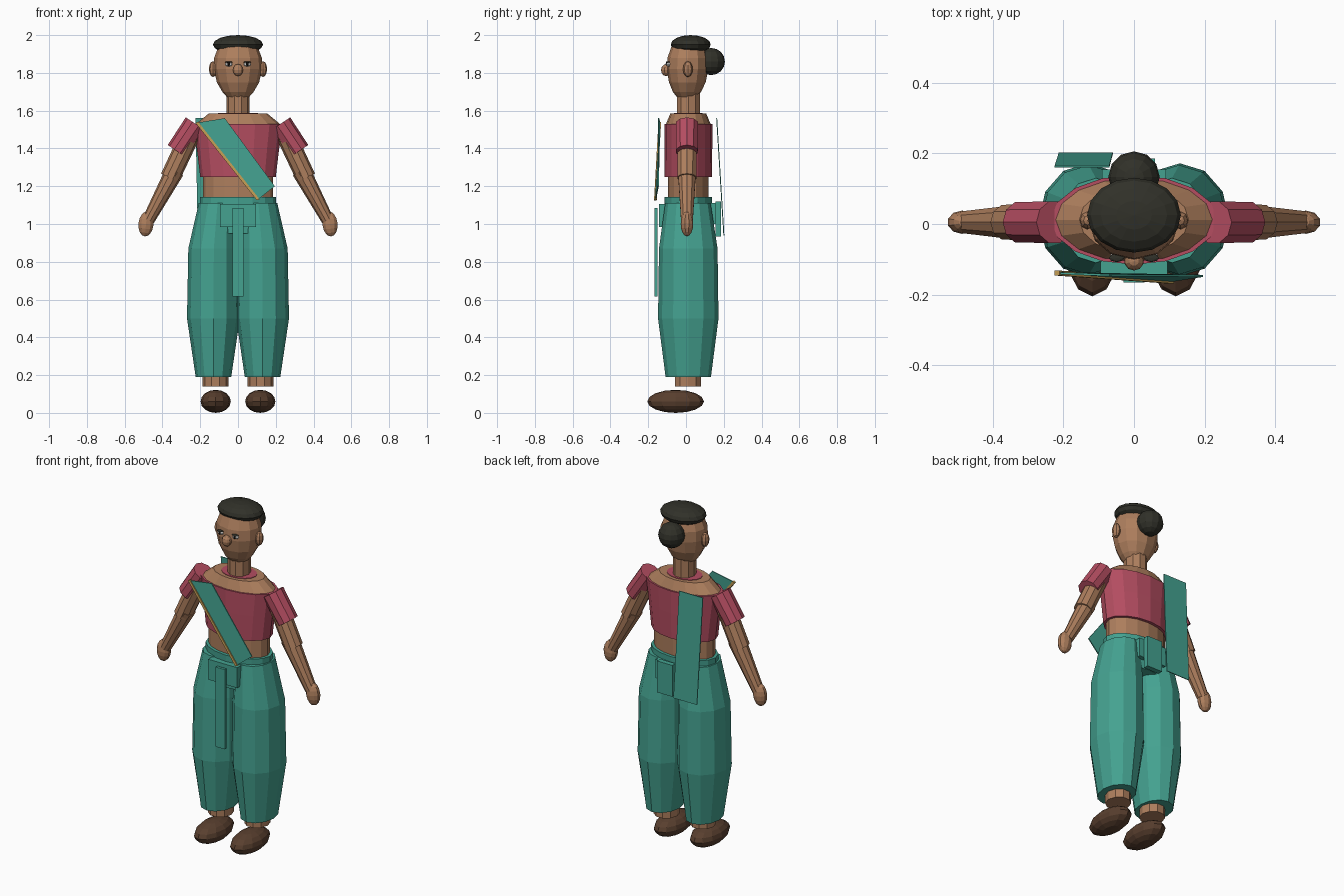
import bpy, bmesh, math
from mathutils import Vector, Matrix

cube = bpy.data.objects.get("Cube")
if cube:
    bpy.data.objects.remove(cube, do_unlink=True)


def material(name, r, g, b):
    m = bpy.data.materials.new(name)
    m.use_nodes = True
    m.diffuse_color = (r, g, b, 1)
    bsdf = next(n for n in m.node_tree.nodes if n.type == "BSDF_PRINCIPLED")
    bsdf.inputs["Base Color"].default_value = (r, g, b, 1)
    bsdf.inputs["Roughness"].default_value = 0.8
    return m


SKIN = material("brown skin", 0.42, 0.21, 0.11)
TEAL = material("teal cloth", 0.058, 0.36, 0.28)
RED = material("crimson cloth", 0.46, 0.075, 0.12)
HAIR = material("black hair", 0.03, 0.03, 0.022)
SHOE = material("dark brown leather", 0.1, 0.05, 0.028)
GOLD = material("gold trim", 0.55, 0.34, 0.09)
WHITE = material("eye white", 0.8, 0.8, 0.78)
PUPIL = material("dark pupil", 0.015, 0.012, 0.01)


def finish(name, bm, mat):
    bmesh.ops.recalc_face_normals(bm, faces=bm.faces)
    mesh = bpy.data.meshes.new(name)
    bm.to_mesh(mesh)
    bm.free()
    mesh.materials.append(mat)
    obj = bpy.data.objects.new(name, mesh)
    bpy.context.collection.objects.link(obj)
    return obj


def loft(name, rings, mat, sides=12):
    """Skin of elliptical rings, each given as (z, rx, ry), (cx, cy)."""
    bm = bmesh.new()
    loops = []
    for (z, rx, ry), (cx, cy) in rings:
        angles = [math.tau * i / sides for i in range(sides)]
        loops.append([bm.verts.new((cx + rx * math.cos(a), cy + ry * math.sin(a), z)) for a in angles])
    for low, high in zip(loops, loops[1:]):
        for i in range(sides):
            j = (i + 1) % sides
            bm.faces.new((low[i], low[j], high[j], high[i]))
    bm.faces.new(loops[0])
    bm.faces.new(loops[-1])
    return finish(name, bm, mat)


def ball(name, centre, radii, mat, segments=12, rings=8, tilt=0):
    bm = bmesh.new()
    bmesh.ops.create_uvsphere(bm, u_segments=segments, v_segments=rings, radius=1)
    matrix = Matrix.Translation(centre) @ Matrix.Rotation(tilt, 4, "Y") @ Matrix.Diagonal((*radii, 1))
    bmesh.ops.transform(bm, matrix=matrix, verts=bm.verts)
    return finish(name, bm, mat)


def limb(name, start, end, r1, r2, mat, sides=10):
    start, end = Vector(start), Vector(end)
    axis = end - start
    bm = bmesh.new()
    bmesh.ops.create_cone(bm, cap_ends=True, segments=sides, radius1=r1, radius2=r2, depth=axis.length)
    turn = axis.to_track_quat("Z", "Y").to_matrix().to_4x4()
    bmesh.ops.transform(bm, matrix=Matrix.Translation((start + end) / 2) @ turn, verts=bm.verts)
    return finish(name, bm, mat)


def plate(name, corners, depth, mat):
    """Four-cornered panel thickened along y."""
    bm = bmesh.new()
    face = bm.faces.new([bm.verts.new(c) for c in corners])
    extruded = bmesh.ops.extrude_face_region(bm, geom=[face], use_keep_orig=True)
    moved = [v for v in extruded["geom"] if isinstance(v, bmesh.types.BMVert)]
    bmesh.ops.translate(bm, vec=(0, depth, 0), verts=moved)
    return finish(name, bm, mat)


def panel(name, half, y, z1, z2, depth, mat, x=0):
    return plate(name, [(x - half, y, z1), (x + half, y, z1), (x + half, y, z2), (x - half, y, z2)], depth, mat)


# Torso, blouse and neck
MID = (0, 0.012)
loft("torso", [((1.08, 0.185, 0.108), MID), ((1.25, 0.185, 0.108), MID), ((1.525, 0.228, 0.12), MID),
               ((1.585, 0.155, 0.095), MID)], SKIN, 16)
loft("blouse", [((1.25, 0.2, 0.125), MID), ((1.4, 0.218, 0.127), MID), ((1.53, 0.236, 0.127), MID)], RED, 16)
loft("neckline", [((1.58, 0.105, 0.075), MID), ((1.588, 0.105, 0.075), MID)], RED, 16)
loft("neck", [((1.55, 0.062, 0.064), MID), ((1.71, 0.062, 0.064), MID)], SKIN, 10)

# Head and hair
loft("head", [((1.668, 0.055, 0.05), (0, 0.005)), ((1.70, 0.083, 0.075), (0, 0.005)),
              ((1.75, 0.112, 0.097), (0, 0.007)), ((1.82, 0.128, 0.11), (0, 0.008)),
              ((1.88, 0.126, 0.108), (0, 0.01)), ((1.95, 0.1, 0.085), (0, 0.012))], SKIN)
ball("hair_cap", (0, 0.025, 1.95), (0.133, 0.106, 0.05), HAIR, 16)
ball("hair_bun", (0, 0.133, 1.86), (0.073, 0.073, 0.072), HAIR)
ball("nose", (0, -0.105, 1.815), (0.028, 0.027, 0.032), SKIN, 10, 6)

# Paired parts
for side, s in (("left", 1), ("right", -1)):
    ball(side + "_ear", (s * 0.132, 0.01, 1.82), (0.022, 0.026, 0.042), SKIN, 8, 6)
    ball(side + "_eye", (s * 0.049, -0.092, 1.845), (0.02, 0.013, 0.011), WHITE, 8, 6)
    ball(side + "_pupil", (s * 0.049, -0.101, 1.846), (0.008, 0.007, 0.009), PUPIL, 8, 6)
    ball(side + "_brow", (s * 0.049, -0.096, 1.857), (0.022, 0.012, 0.004), HAIR, 8, 4)

    limb(side + "_sleeve", (s * 0.225, 0.005, 1.53), (s * 0.322, 0.005, 1.385), 0.062, 0.06, RED)
    limb(side + "_upper_arm", (s * 0.24, 0.005, 1.5), (s * 0.36, 0.005, 1.245), 0.053, 0.052, SKIN)
    limb(side + "_forearm", (s * 0.335, 0.005, 1.28), (s * 0.475, 0.005, 1.02), 0.05, 0.033, SKIN)
    ball(side + "_hand", (s * 0.487, 0.005, 1.0), (0.042, 0.033, 0.066), SKIN, 10, 8, -s * 0.1)

    ball(side + "_shoe", (s * 0.118, -0.055, 0.061), (0.08, 0.15, 0.061), SHOE)
    loft(side + "_ankle", [((0.14, 0.068, 0.072), (s * 0.119, 0.01)), ((0.5, 0.068, 0.072), (s * 0.119, 0.01))],
         SKIN, 10)
    loft(side + "_trouser_leg", [((0.19, 0.094, 0.12), (s * 0.13, 0.012)), ((0.5, 0.14, 0.16), (s * 0.13, 0.012)),
                                 ((0.87, 0.135, 0.155), (s * 0.128, 0.012)),
                                 ((1.11, 0.1, 0.12), (s * 0.108, 0.01))], TEAL)

# Waistband with front pleat and rear tuck
loft("waistband", [((0.95, 0.2, 0.122), MID), ((1.143, 0.202, 0.126), MID)], TEAL, 16)
panel("front_tuck", 0.095, -0.143, 0.985, 1.105, 0.05, TEAL)
panel("front_pleat", 0.03, -0.166, 0.615, 1.085, 0.016, TEAL)
panel("rear_tuck", 0.05, 0.155, 0.935, 1.12, 0.03, TEAL, 0.01)
panel("rear_fold", 0.09, 0.1, 1.0, 1.11, 0.055, TEAL)

# Sash across the chest, its trim, and the tail down the back
upper, lower = Vector((-0.225, -0.142, 1.535)), Vector((0.1, -0.165, 1.125))
plate("chest_sash", [upper, lower, (0.195, -0.15, 1.2), (-0.07, -0.148, 1.56)], 0.006, TEAL)
inset = Vector((0.014, 0, 0.006))
out = Vector((0, -0.004, 0))
plate("sash_trim", [upper + out, lower + out, lower + inset + out, upper + inset + out], 0.014, GOLD)
plate("back_sash", [(-0.213, 0.198, 0.94), (-0.06, 0.198, 0.94), (-0.07, 0.16, 1.56), (-0.225, 0.16, 1.56)],
      0.005, TEAL)
